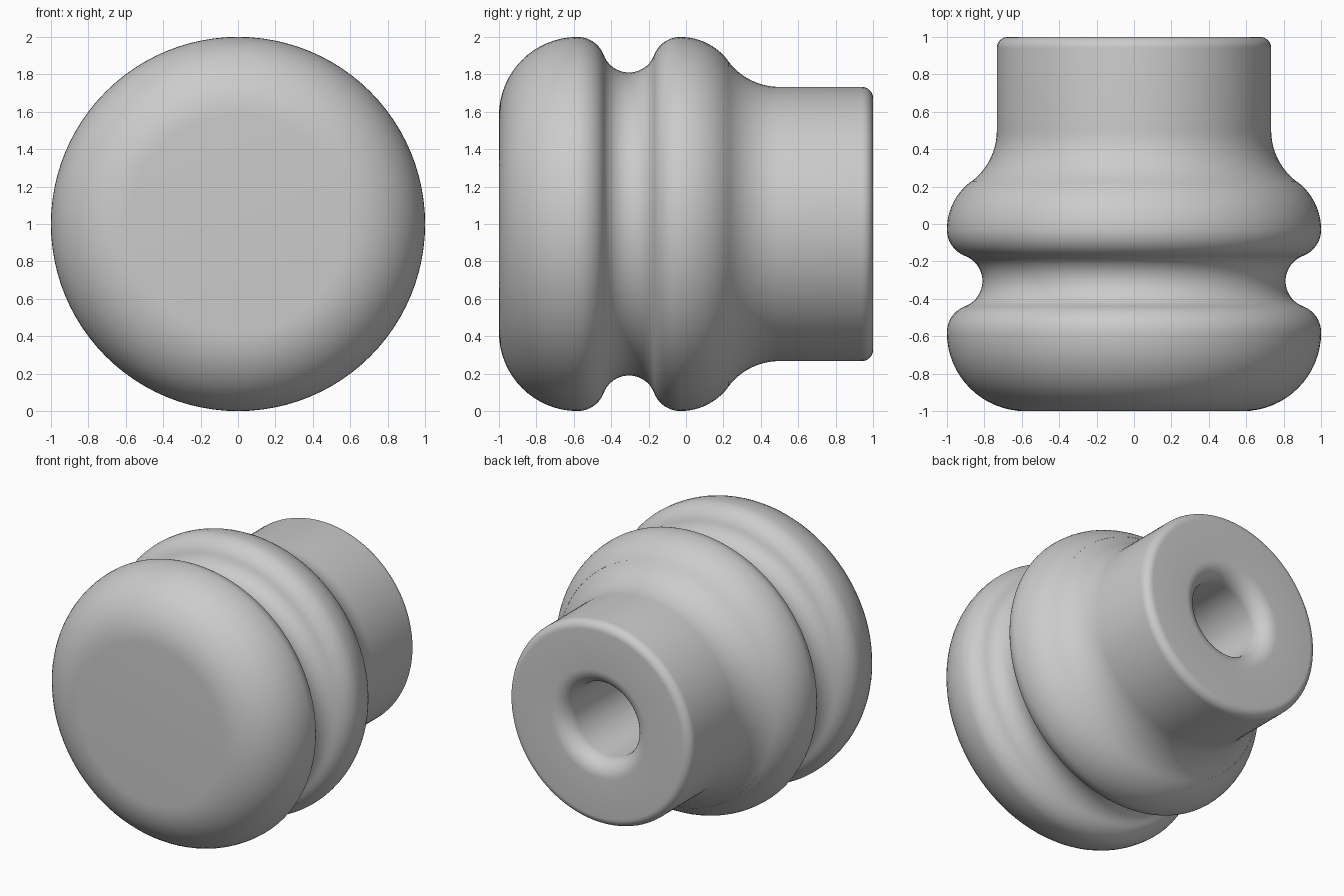
import bpy, bmesh
from math import pi, radians, sin, cos
from mathutils import Vector

old = bpy.data.objects.get("Cube")
if old:
    bpy.data.objects.remove(old, do_unlink=True)

SEGMENTS = 96


def arc(y, r, radius, start, end, steps=12):
    """Points (y, r) of an arc about a centre, angles in degrees."""
    out = []
    for i in range(steps + 1):
        a = radians(start + (end - start) * i / steps)
        out.append((y + radius * cos(a), r + radius * sin(a)))
    return out


# Half profile along the y axis, from front centre to the floor of the bore
profile = [(-1, 0)]
profile += arc(-0.58, 0.58, 0.42, 180, 90, 16)         # rounded front edge
profile += arc(-0.58, 0.85, 0.15, 90, 20.7)            # back of front bead
profile += arc(-0.305, 0.954, 0.144, 200.7, 339.3, 20)   # groove
profile += arc(-0.03, 0.85, 0.15, 159.3, 90)           # front of rear bead
profile += arc(-0.03, 0.68, 0.32, 90, 36.7)            # rear shoulder
profile += arc(0.5, 1.0755, 0.3425, 216.7, 270)        # flare into the stem
profile += arc(0.94, 0.673, 0.06, 90, 0, 8)            # stem end edge
profile += arc(0.88, 0.39, 0.12, 0, -90, 10)           # rounded bore mouth
profile += [(0.1, 0.27), (0.1, 0)]                     # bore wall and floor

# Turn the profile about the y axis
bm = bmesh.new()
verts = [bm.verts.new((0, y, r)) for y, r in profile]
edges = [bm.edges.new(pair) for pair in zip(verts, verts[1:])]
bmesh.ops.spin(bm, geom=verts + edges, cent=(0, 0, 0), axis=(0, 1, 0),
               angle=2 * pi, steps=SEGMENTS, use_duplicate=False)
bmesh.ops.remove_doubles(bm, verts=bm.verts, dist=0.0005)
bmesh.ops.recalc_face_normals(bm, faces=bm.faces)
bmesh.ops.translate(bm, verts=bm.verts, vec=Vector((0, 0, 1)))

mesh = bpy.data.meshes.new("knob")
bm.to_mesh(mesh)
bm.free()
knob = bpy.data.objects.new("knob", mesh)
bpy.context.collection.objects.link(knob)

# Plain grey finish
grey = bpy.data.materials.new("light_grey")
grey.use_nodes = True
colour = (0.6, 0.6, 0.6, 1)
grey.diffuse_color = colour
grey.node_tree.nodes["Principled BSDF"].inputs["Base Color"].default_value = colour
mesh.materials.append(grey)

bpy.ops.object.select_all(action="DESELECT")
knob.select_set(True)
bpy.context.view_layer.objects.active = knob
bpy.ops.object.shade_smooth_by_angle(angle=radians(30))
